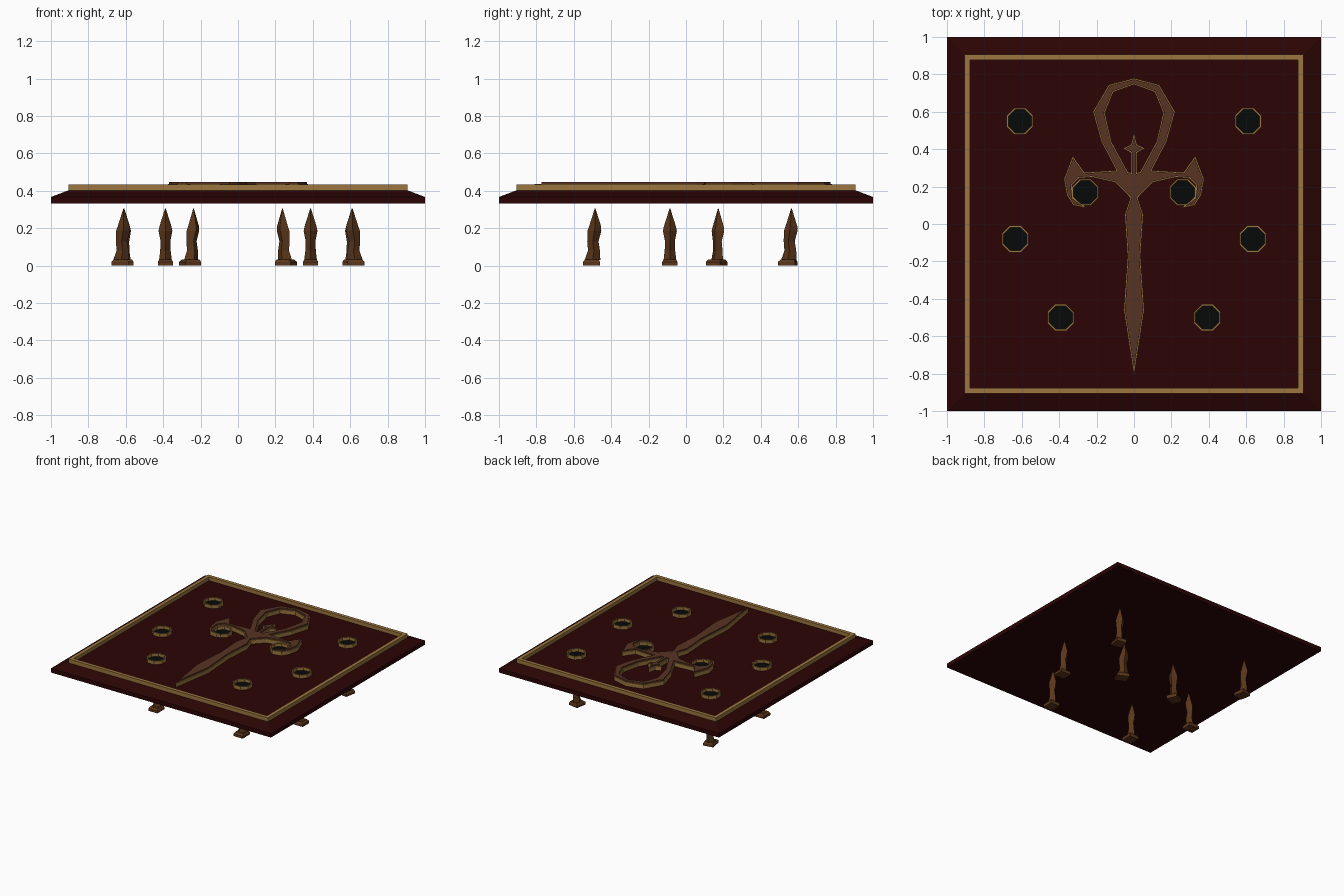
import bpy, bmesh, math
from mathutils import Matrix

if "Cube" in bpy.data.objects:
    bpy.data.objects.remove(bpy.data.objects["Cube"])


def material(name, rgb):
    m = bpy.data.materials.new(name)
    m.diffuse_color = (*rgb, 1)
    m.use_nodes = True
    m.node_tree.nodes["Principled BSDF"].inputs["Base Color"].default_value = m.diffuse_color
    return m


RED = material("dark_red", (0.024, 0.0012, 0.0012))
GOLD = material("gold", (0.33, 0.18, 0.05))
BROWN = material("bronze", (0.095, 0.033, 0.016))
WOOD = material("spike_brown", (0.105, 0.037, 0.011))
BLACK = material("hole_black", (0.002, 0.003, 0.003))


def finish(name, bm, mats):
    bmesh.ops.recalc_face_normals(bm, faces=bm.faces[:])
    me = bpy.data.meshes.new(name)
    bm.to_mesh(me)
    bm.free()
    for m in mats:
        me.materials.append(m)
    ob = bpy.data.objects.new(name, me)
    bpy.context.collection.objects.link(ob)
    return ob


def raise_faces(bm, faces, dz, keep):
    out = bmesh.ops.extrude_face_region(bm, geom=faces)["geom"]
    for v in out:
        if isinstance(v, bmesh.types.BMVert):
            v.co.z += dz
    if not keep:
        old = [f for f in faces if f.is_valid]
        bmesh.ops.delete(bm, geom=old, context='FACES')
    return [f for f in out if isinstance(f, bmesh.types.BMFace) and f.is_valid]


def rimmed(name, polys, z0, z1, rim, step, mats):
    """Prism with a flat rim; its centre is stepped up or down."""
    bm = bmesh.new()
    for p in polys:
        bm.faces.new([bm.verts.new((x, y, z0)) for x, y in p])
    bmesh.ops.remove_doubles(bm, verts=bm.verts[:], dist=1e-5)
    bm.normal_update()
    for f in bm.faces:
        if f.normal.z < 0:
            f.normal_flip()
    top = raise_faces(bm, bm.faces[:], z1 - z0, True)
    bm.normal_update()
    bmesh.ops.inset_region(bm, faces=top, thickness=rim, depth=0,
                           use_boundary=True, use_even_offset=True)
    top = raise_faces(bm, top, step, False)
    for f in top:
        f.material_index = 1
    if step > 0:
        for f in bm.faces:
            if f.calc_center_median().z > z1 + 0.001:
                f.material_index = 1
    return finish(name, bm, mats)


def loft(bm, rings):
    """Join rings of equal vertex count and cap the ends."""
    vs = [[bm.verts.new(p) for p in r] for r in rings]
    for a, b in zip(vs, vs[1:]):
        for i in range(len(a)):
            j = (i + 1) % len(a)
            bm.faces.new((a[i], a[j], b[j], b[i]))
    bm.faces.new(vs[0][::-1])
    bm.faces.new(vs[-1])


def rect(cx, hx, hy, z):
    return [(cx - hx, -hy, z), (cx + hx, -hy, z), (cx + hx, hy, z), (cx - hx, hy, z)]


def diamond(cx, hx, hy, z):
    return [(cx, -hy, z), (cx + hx, 0, z), (cx, hy, z), (cx - hx, 0, z)]


# Slab with sloping top edge
bm = bmesh.new()
loft(bm, [rect(0, 1, 1, 0.333), rect(0, 1, 1, 0.367), rect(0, 0.905, 0.905, 0.403)])
finish("slab", bm, [RED])

# Gold frame around the sunken panel
s = 0.907
rimmed("frame_and_panel", [[(-s, -s), (s, -s), (s, s), (-s, s)]],
       0.402, 0.434, 0.029, -0.03, [GOLD, RED])

# Looped cross: right half outline, mirrored
half = [(0, .78), (.135, .745), (.22, .6), (.175, .44), (.095, .287), (.265, .277),
        (.328, .365), (.375, .24), (.36, .155), (.325, .1), (.25, .085), (.325, .14),
        (.332, .205), (.295, .245), (.225, .25), (.1, .222), (.02, .14), (.05, .05),
        (.035, -.17), (.055, -.46), (0, -.81), (0, .49), (.016, .425), (.06, .405),
        (.016, .38), (.016, .275), (.032, .278), (.12, .44), (.155, .595), (.11, .705),
        (0, .745)]
rimmed("looped_cross", [half, [(-x, y) for x, y in half]],
       0.403, 0.436, 0.006, 0.012, [GOLD, BROWN])

# Holes and the spikes beneath them: x, y, direction of the foot
for n, (hx, hy, ang) in enumerate([(.61, .55, -100), (.26, .17, -25),
                                   (.635, -.08, 0), (.392, -.5, -90)]):
    for side, tag in ((1, "right"), (-1, "left")):
        # Octagonal gold rim with black floor
        octagon = [(side * hx + .077 * math.cos(math.radians(22.5 + 45 * i)),
                    hy + .077 * math.sin(math.radians(22.5 + 45 * i))) for i in range(8)]
        rimmed(f"hole_{tag}_{n}", [octagon], 0.402, 0.432, 0.009, -0.025, [GOLD, BLACK])

        # Spike: block foot and bent four-sided blade
        bm = bmesh.new()
        loft(bm, [rect(0, .046, .041, 0), rect(0, .046, .041, .02), rect(-.004, .036, .033, .033)])
        loft(bm, [diamond(-.006, .042, .034, .03), diamond(-.014, .032, .028, .08),
                  diamond(-.008, .03, .026, .13), diamond(-.016, .037, .037, .185),
                  diamond(-.02, .032, .032, .21), diamond(-.02, .002, .002, .305)])
        bm.transform(Matrix.Diagonal((side, 1, 1, 1))
                     @ Matrix.Translation((hx - .004, hy - .006, 0))
                     @ Matrix.Rotation(math.radians(ang), 4, 'Z'))
        finish(f"spike_{tag}_{n}", bm, [WOOD])
